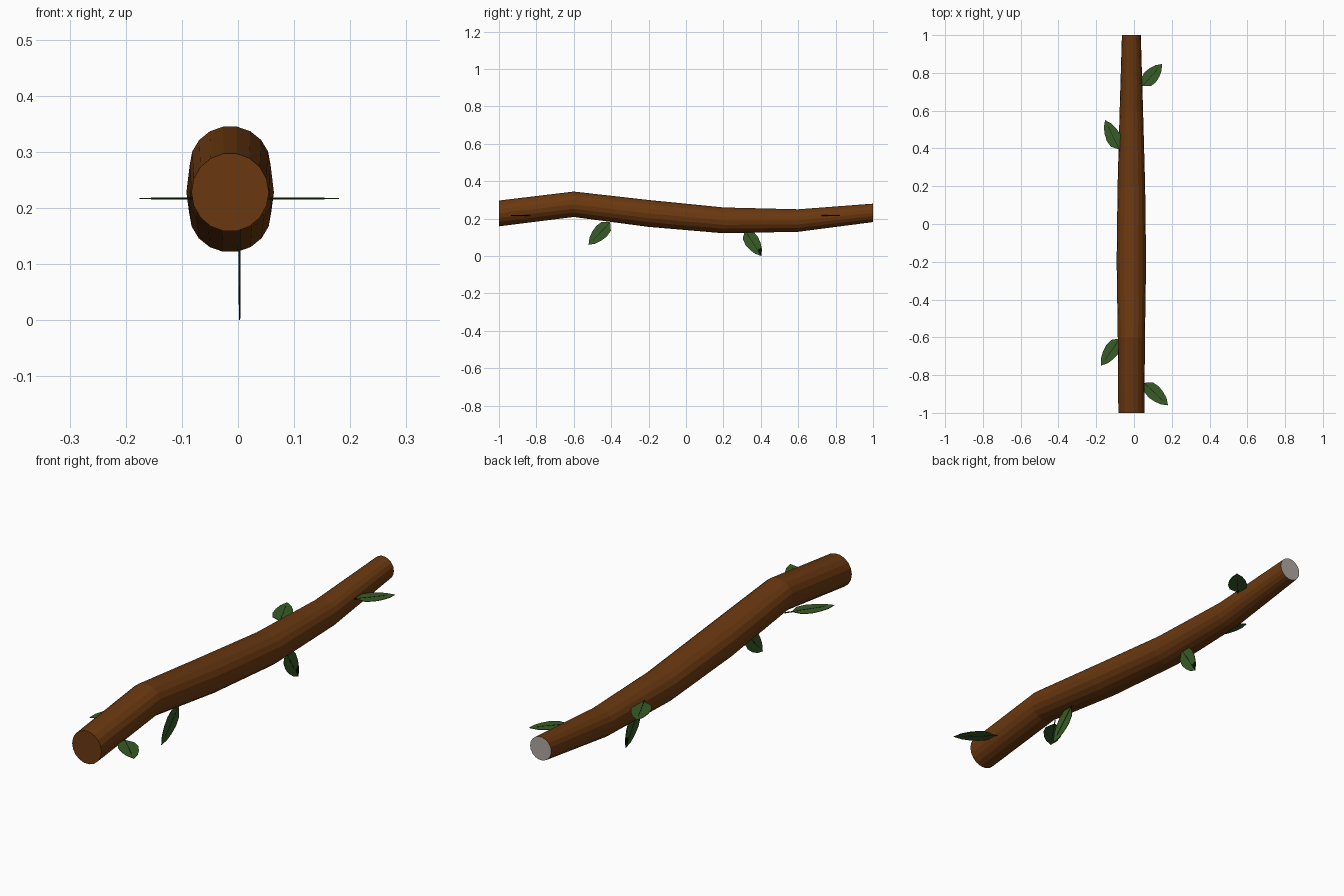
import bpy, bmesh, math
from mathutils import Vector

if "Cube" in bpy.data.objects:
    bpy.data.objects.remove(bpy.data.objects["Cube"])


def material(name, rgb):
    m = bpy.data.materials.new(name)
    m.diffuse_color = (*rgb, 1)
    m.use_nodes = True
    m.node_tree.nodes["Principled BSDF"].inputs["Base Color"].default_value = m.diffuse_color
    return m


BARK = material("bark brown", (0.145, 0.040, 0.005))
CUT = material("pale cut wood", (0.43, 0.39, 0.35))
LEAF = material("leaf green", (0.040, 0.105, 0.020))
VEIN = material("dark vein green", (0.006, 0.022, 0.006))
DARK = material("withered black", (0.003, 0.003, 0.003))


def finish(bm, name, mats):
    bmesh.ops.recalc_face_normals(bm, faces=bm.faces)
    me = bpy.data.meshes.new(name)
    bm.to_mesh(me)
    bm.free()
    for m in mats:
        me.materials.append(m)
    ob = bpy.data.objects.new(name, me)
    bpy.context.collection.objects.link(ob)
    return ob


# Branch: 18-sided rings lofted along y (y, centre z, x radius, z radius)
RINGS = [(-1.0, 0.228, 0.069, 0.070), (-0.6, 0.277, 0.072, 0.069),
         (-0.2, 0.228, 0.078, 0.073), (0.2, 0.191, 0.073, 0.070),
         (0.6, 0.190, 0.062, 0.061), (1.0, 0.231, 0.050, 0.050)]
N = 18
bm = bmesh.new()
loops = [[bm.verts.new((-0.014 + rx * math.cos(2 * math.pi * i / N), y,
                        z + rz * math.sin(2 * math.pi * i / N)))
          for i in range(N)] for y, z, rx, rz in RINGS]
for a, b in zip(loops, loops[1:]):
    for i in range(N):
        j = (i + 1) % N
        bm.faces.new((a[i], a[j], b[j], b[i]))
bm.faces.new(loops[0])
bm.faces.new(loops[-1]).material_index = 1   # pale cut end
finish(bm, "branch", [BARK, CUT])

# Leaf half profile: fraction of length, half width
PROFILE = [(0.07, 0.006), (0.22, 0.034), (0.43, 0.040), (0.64, 0.034), (0.83, 0.022)]


def plate(bm, pts, normal, thick, mat=0):
    """Thin prism from a flat outline."""
    lo = [bm.verts.new(p - normal * thick / 2) for p in pts]
    hi = [bm.verts.new(p + normal * thick / 2) for p in pts]
    faces = [bm.faces.new(lo), bm.faces.new(hi)]
    for i in range(len(pts)):
        j = (i + 1) % len(pts)
        faces.append(bm.faces.new((lo[i], lo[j], hi[j], hi[i])))
    for f in faces:
        f.material_index = mat


def leaf(name, base, tip, normal, dark_tip=False):
    base, tip, normal = Vector(base), Vector(tip), Vector(normal)
    axis = tip - base
    length = axis.length
    axis.normalize()
    side = normal.cross(axis)

    def at(t, w):
        return base + axis * t * length + side * w

    # blade and central vein
    bm = bmesh.new()
    outline = [at(t, w) for t, w in PROFILE] + [tip] + [at(t, -w) for t, w in reversed(PROFILE)]
    plate(bm, outline, normal, 0.002)
    plate(bm, [at(-0.12, 0.002), at(0.8, 0.0012), at(0.8, -0.0012), at(-0.12, -0.002)],
          normal, 0.0034, 1)
    # withered patch near the tip
    if dark_tip:
        plate(bm, [at(0.78, 0.0), at(0.76, 0.022), at(0.85, 0.019), at(0.98, 0.001), at(0.88, -0.002)],
              normal, 0.003, 2)
    finish(bm, name, [LEAF, VEIN, DARK])


# Level leaves on both sides
LEVEL = [("right_back_leaf", (0.04, 0.725), (0.148, 0.847)),
         ("left_back_leaf", (-0.075, 0.388), (-0.153, 0.550)),
         ("left_front_leaf", (-0.070, -0.600), (-0.175, -0.750)),
         ("right_front_leaf", (0.048, -0.836), (0.180, -0.960))]
for name, b, t in LEVEL:
    leaf(name, (*b, 0.217), (*t, 0.217), (0, 0, 1))

# Upright leaves hanging below
leaf("hanging_front_leaf", (0.003, -0.400, 0.187), (0.003, -0.521, 0.060), (1, 0, 0))
leaf("hanging_back_leaf", (0.003, 0.312, 0.143), (0.003, 0.403, 0.0), (1, 0, 0), True)
